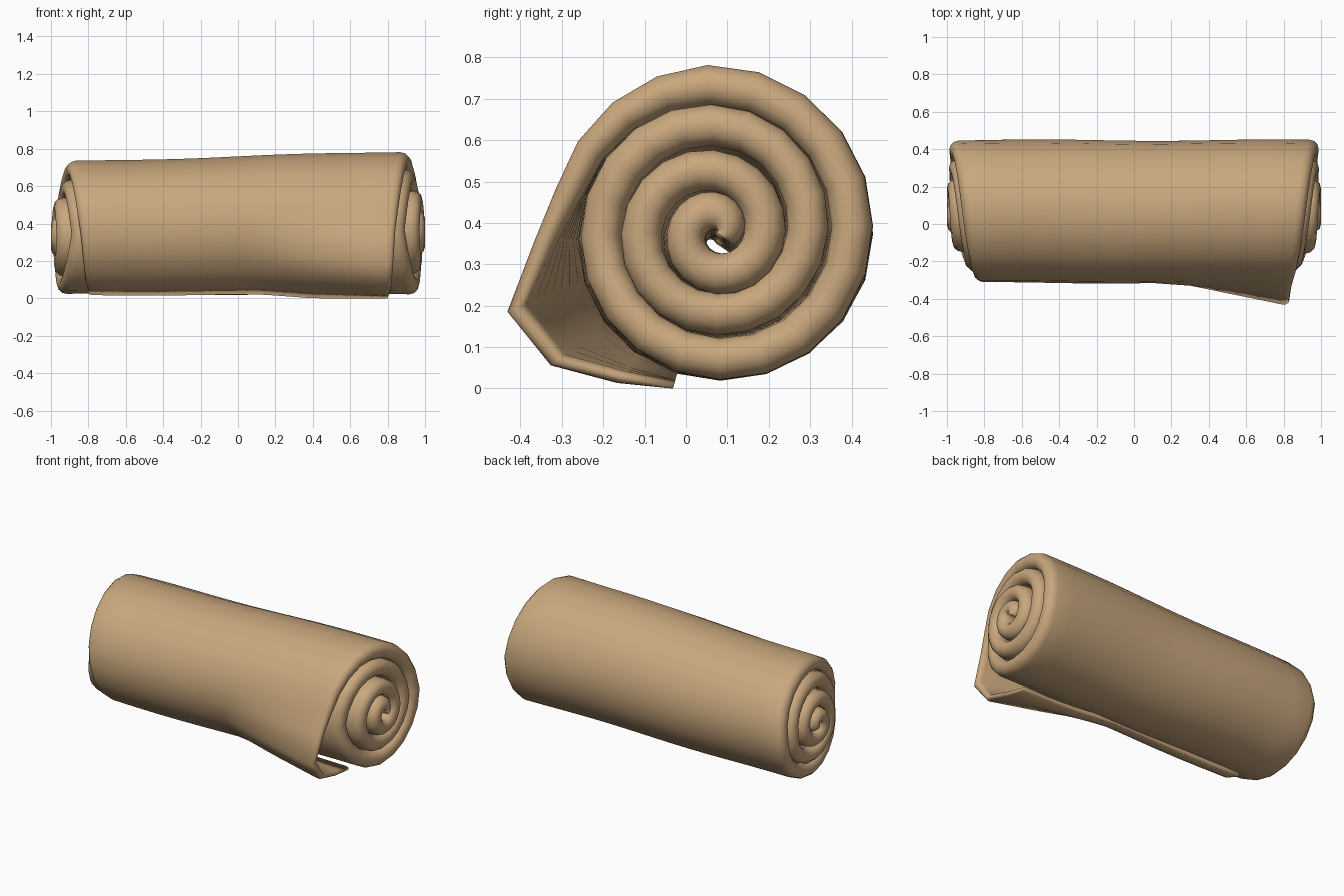
import bpy
import bmesh
import math

if "Cube" in bpy.data.objects:
    bpy.data.objects.remove(bpy.data.objects["Cube"], do_unlink=True)

# Cloth colour
cloth = bpy.data.materials.new("tan_cloth")
cloth.use_nodes = True
TAN = (0.58, 0.385, 0.205, 1)
cloth.diffuse_color = TAN
bsdf = cloth.node_tree.nodes["Principled BSDF"]
bsdf.inputs["Base Color"].default_value = TAN
bsdf.inputs["Roughness"].default_value = 0.9

PITCH = 0.105          # radius gained per turn
CY, CZ = 0.07, 0.38    # roll axis
START, END = -3.35, 0.458   # turns, counted from the top of the outer layer
STEPS = 76
COLUMNS = 17

# Half length of the sheet, by turns back from its free edge
LENGTHS = [(0, .80), (.2, .84), (.46, .92), (.71, .99), (.96, .965), (1.2, .89),
           (1.46, .945), (1.7, .99), (2.2, .97), (2.7, 1.0), (4, 1.0)]


def half_length(u):
    for (a, p), (b, q) in zip(LENGTHS, LENGTHS[1:]):
        if u <= b:
            return p + (q - p) * (u - a) / (b - a)
    return LENGTHS[-1][1]


def flap(s, x):
    """Outward flare of the loose corner."""
    amount = min(max((x - 0.1) / 0.7, 0), 1)
    width = 0.055 if s < 0.32 else 0.075
    bump = 0.15 * math.exp(-((s - 0.32) / width) ** 2)
    lift = 0.02 * min(max(s / END, 0), 1)
    return amount * bump + min(amount * 2, 1) * lift


def sheet_point(s, x, depth):
    """Point at turn s, position x, depth 0 (outer face) to 1 (inner face)."""
    if s > 0:
        r, thick = 0.41 - 0.075 * s, max(0.1 - 0.16 * s, 0.03)
        r += flap(s, x)
    else:
        r, thick = 0.41 + PITCH * s, 0.1
    r = max(r - thick * depth, 0.004)
    r += 0.004 * math.sin(5 * x + 9 * s)
    angle = math.tau * (s + 0.25)
    y = CY + r * math.cos(angle) * 0.985
    z = CZ + r * math.sin(angle)
    shrink = 0.96 + 0.04 * x
    return x, y, max(0.03 + (z - 0.03) * shrink, 0)


def section(s):
    """Closed loop across the sheet, with rounded ends."""
    half = half_length(END - s)
    bevel = 0.05 if s < 0 else 0.05 - 0.06 * s
    flat = half - bevel
    xs = [flat * (2 * i / (COLUMNS - 1) - 1) for i in range(COLUMNS)]
    rim = [math.pi * i / 6 for i in range(1, 6)]
    loop = [(x, 0) for x in xs]
    loop += [(flat + bevel * math.sin(a), (1 - math.cos(a)) / 2) for a in rim]
    loop += [(x, 1) for x in reversed(xs)]
    loop += [(-flat - bevel * math.sin(a), (1 + math.cos(a)) / 2) for a in rim]
    return [sheet_point(s, x, d) for x, d in loop]


# Rolled sheet, swept along the spiral
bm = bmesh.new()
rows = []
for i in range(STEPS + 1):
    s = START + (END - START) * i / STEPS
    rows.append([bm.verts.new(p) for p in section(s)])
for a, b in zip(rows, rows[1:]):
    n = len(a)
    for j in range(n):
        k = (j + 1) % n
        bm.faces.new((a[j], a[k], b[k], b[j]))

# Close the inner and outer edges of the sheet with quad strips
for row in (rows[0], rows[-1]):
    n = len(row)
    start = COLUMNS + 2    # middle of the right-hand rim
    ring = row[start:] + row[:start]
    for j in range(n // 2 - 1):
        quad = (ring[j], ring[j + 1], ring[n - 2 - j], ring[n - 1 - j])
        if len(set(quad)) == 4:
            bm.faces.new(quad)
bmesh.ops.recalc_face_normals(bm, faces=bm.faces)
for f in bm.faces:
    f.smooth = True

mesh = bpy.data.meshes.new("rolled_sheet")
bm.to_mesh(mesh)
bm.free()
mesh.materials.append(cloth)
roll = bpy.data.objects.new("rolled_sheet", mesh)
bpy.context.collection.objects.link(roll)
